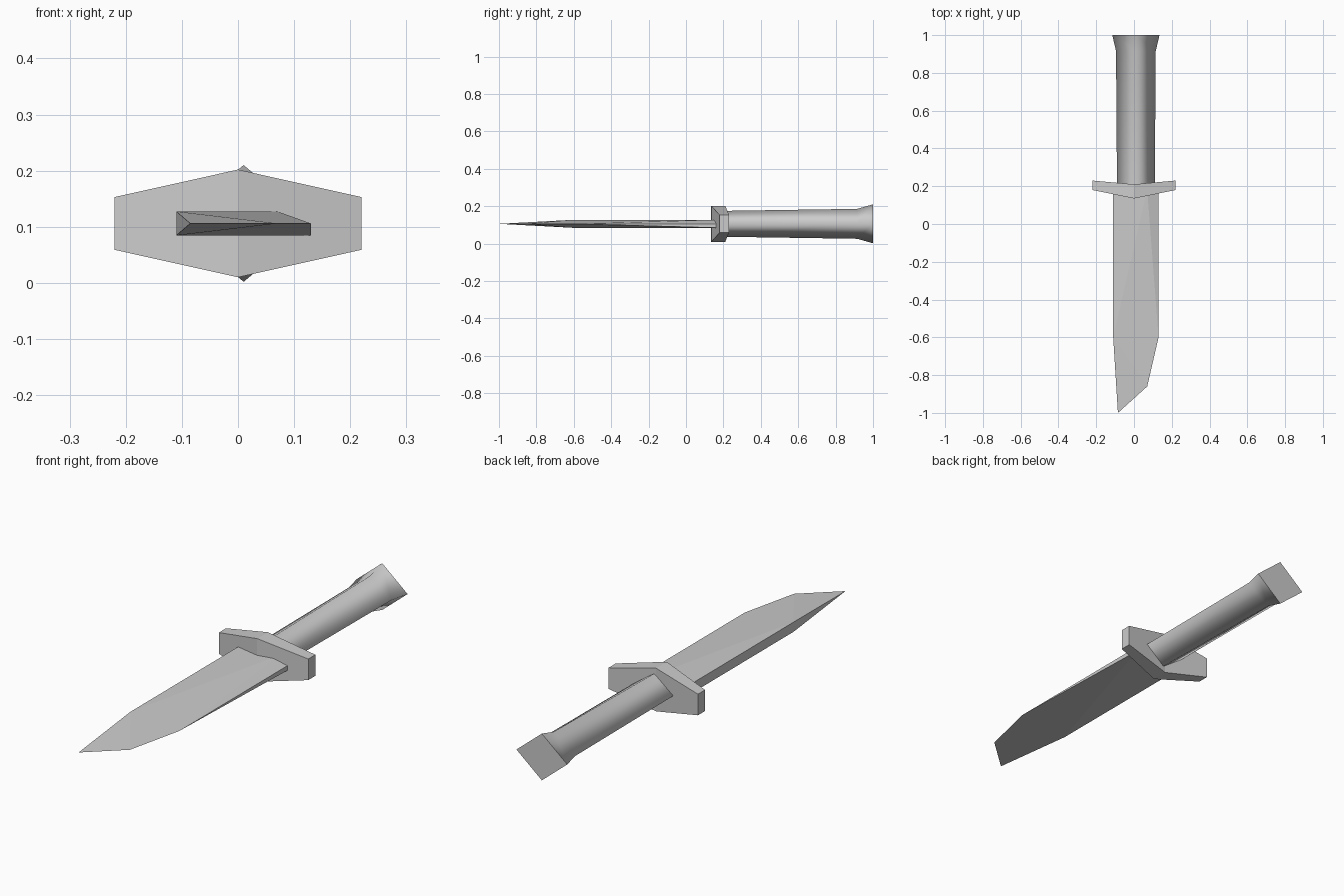
import bpy
import bmesh

cube = bpy.data.objects.get("Cube")
if cube:
    bpy.data.objects.remove(cube, do_unlink=True)

steel = bpy.data.materials.new("grey_metal")
steel.use_nodes = True
GREY = (0.6, 0.6, 0.6, 1)
steel.diffuse_color = GREY
steel.node_tree.nodes["Principled BSDF"].inputs["Base Color"].default_value = GREY

MID = 0.106  # height of the knife's centre line


def loft(name, rings, smooth=False):
    """Join equal-sized rings of points with walls and close both ends."""
    bm = bmesh.new()
    loops = [[bm.verts.new(p) for p in ring] for ring in rings]
    for a, b in zip(loops, loops[1:]):
        for i in range(len(a)):
            j = (i + 1) % len(a)
            bm.faces.new((a[i], a[j], b[j], b[i])).smooth = smooth
    for loop in (loops[0], loops[-1]):
        cap = bm.faces.new(loop)
        for edge in cap.edges:
            edge.smooth = False
    bmesh.ops.remove_doubles(bm, verts=bm.verts, dist=0.0001)
    bmesh.ops.recalc_face_normals(bm, faces=bm.faces)
    mesh = bpy.data.meshes.new(name)
    bm.to_mesh(mesh)
    bm.free()
    mesh.materials.append(steel)
    obj = bpy.data.objects.new(name, mesh)
    bpy.context.collection.objects.link(obj)
    return obj


# Handle: smooth-shaded diamond section flaring into the pommel
def diamond(y, half_x, half_z):
    return [(0.01 + half_x * dx, y, MID + half_z * dz)
            for dx, dz in ((1, 0), (0, 1), (-1, 0), (0, -1))]


loft("handle", [diamond(0.19, 0.1, 0.069), diamond(0.915, 0.105, 0.08),
                diamond(1.0, 0.125, 0.104)], smooth=True)


# Guard: hexagonal plate swept back at both ends
def guard_section(x, front, back, half_z):
    return [(x, front, MID - half_z), (x, back, MID - half_z),
            (x, back, MID + half_z), (x, front, MID + half_z)]


loft("guard", [guard_section(-0.22, 0.18, 0.23, 0.047),
               guard_section(0, 0.135, 0.21, 0.096),
               guard_section(0.22, 0.18, 0.23, 0.047)])

# Blade: thick spine on one side, cutting edge on the other, clipped point
SPINE, EDGE, HALF = -0.11, 0.13, 0.0215
bm = bmesh.new()


def vert(x, y, z=0.0):
    return bm.verts.new((x, y, MID + z))


root_top, root_low = vert(SPINE, 0.18, HALF), vert(SPINE, 0.18, -HALF)
ridge, root_edge = vert(0.07, 0.18, HALF), vert(EDGE, 0.18)
heel = vert(EDGE, 0.18, -HALF)
spine_top, spine_low = vert(SPINE, -0.6, HALF), vert(SPINE, -0.6, -HALF)
belly, clip, tip = vert(EDGE, -0.6), vert(0.07, -0.86), vert(-0.085, -1.0)
for face in ((root_top, spine_top, ridge), (spine_top, belly, ridge),
             (ridge, belly, root_edge), (root_edge, belly, heel),
             (root_low, heel, spine_low), (heel, belly, spine_low),
             (spine_top, clip, belly), (spine_top, tip, clip),
             (spine_low, belly, clip), (spine_low, clip, tip),
             (spine_top, spine_low, tip),
             (root_top, root_low, spine_low, spine_top),
             (root_top, ridge, root_edge, heel, root_low)):
    bm.faces.new(face)
bmesh.ops.recalc_face_normals(bm, faces=bm.faces)
mesh = bpy.data.meshes.new("blade")
bm.to_mesh(mesh)
bm.free()
mesh.materials.append(steel)
bpy.context.collection.objects.link(bpy.data.objects.new("blade", mesh))
